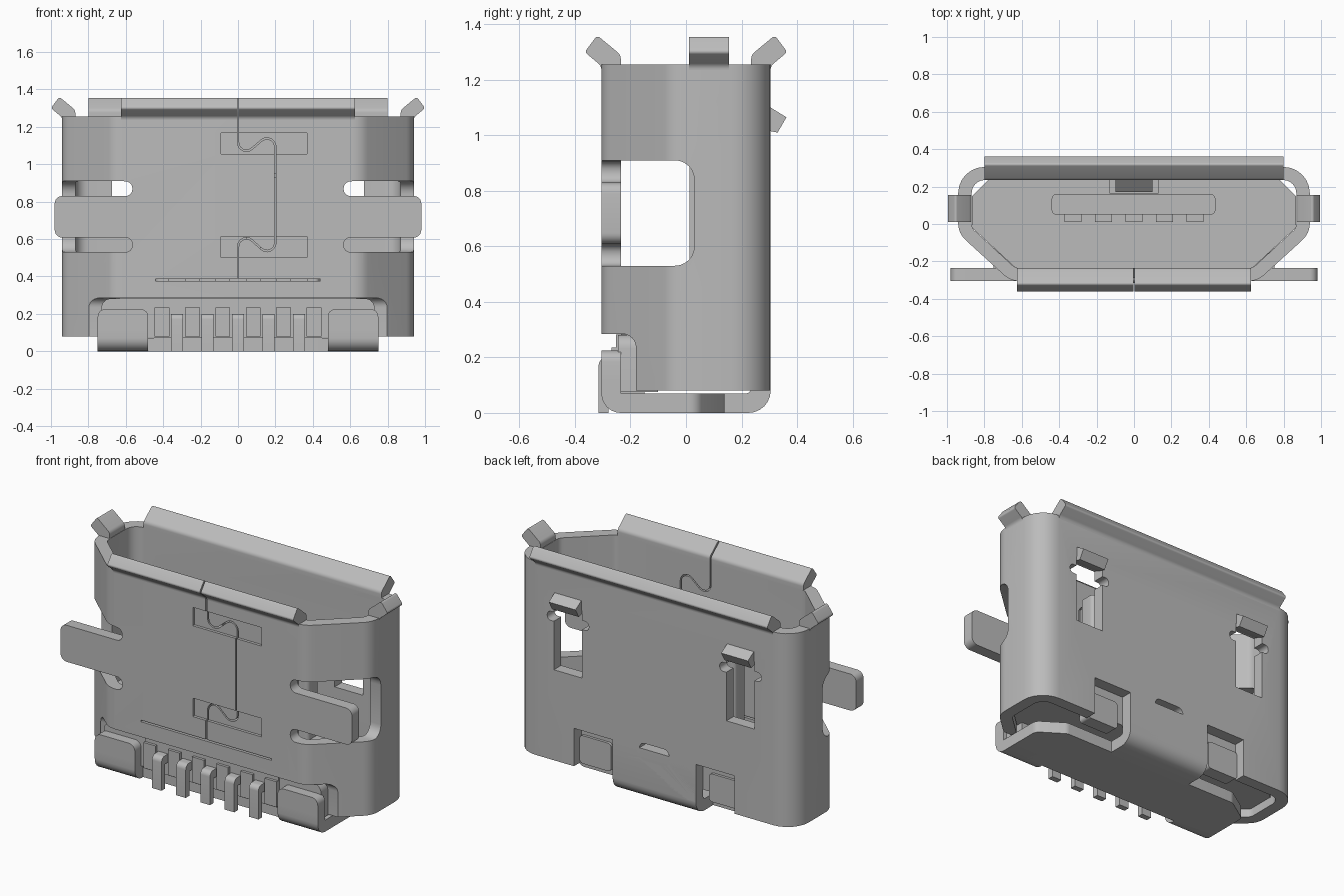
import bpy, bmesh, math
from mathutils import Vector

if "Cube" in bpy.data.objects:
    bpy.data.objects.remove(bpy.data.objects["Cube"])

metal = bpy.data.materials.new("plain grey")
metal.use_nodes = True
GREY = (0.5, 0.5, 0.5, 1)
metal.diffuse_color = GREY
metal.node_tree.nodes["Principled BSDF"].inputs["Base Color"].default_value = GREY


def rounded(pts, closed=True, seg=6):
    """Turn (u, v, radius) corners into a path with rounded corners."""
    out = []
    n = len(pts)
    for i, p in enumerate(pts):
        c = Vector(p[:2])
        r = p[2] if len(p) > 2 else 0
        if r == 0 or (not closed and i in (0, n - 1)):
            out.append(c)
            continue
        a = (Vector(pts[i - 1][:2]) - c).normalized()
        b = (Vector(pts[(i + 1) % n][:2]) - c).normalized()
        half = a.angle(b) / 2
        centre = c + (a + b).normalized() * (r / math.sin(half))
        start = c + a * (r / math.tan(half)) - centre
        sweep = start.angle_signed(c + b * (r / math.tan(half)) - centre)
        for k in range(seg + 1):
            t = -sweep * k / seg
            out.append(centre + Vector((start.x * math.cos(t) - start.y * math.sin(t),
                                        start.x * math.sin(t) + start.y * math.cos(t))))
    return out


def place(p, axis, d):
    return {"x": (d, p[0], p[1]), "y": (p[0], d, p[1]), "z": (p[0], p[1], d)}[axis]


def finish(name, bm):
    bmesh.ops.recalc_face_normals(bm, faces=bm.faces)
    me = bpy.data.meshes.new(name)
    bm.to_mesh(me)
    bm.free()
    me.materials.append(metal)
    ob = bpy.data.objects.new(name, me)
    bpy.context.collection.objects.link(ob)
    smooth(ob)
    return ob


def smooth(ob):
    ob.data.shade_smooth()
    ob.data.set_sharp_from_angle(angle=math.radians(28))


def prism(name, pts, axis, lo, hi):
    """Extrude a profile along one axis."""
    bm = bmesh.new()
    path = rounded(pts)
    a = [bm.verts.new(place(p, axis, lo)) for p in path]
    b = [bm.verts.new(place(p, axis, hi)) for p in path]
    bm.faces.new(a)
    bm.faces.new(b)
    for i in range(len(a)):
        bm.faces.new((a[i - 1], a[i], b[i], b[i - 1]))
    return finish(name, bm)


def rect(u0, u1, v0, v1, r=0):
    return [(u0, v0, r), (u1, v0, r), (u1, v1, r), (u0, v1, r)]


def mirrored(half):
    return half + [(-p[0],) + tuple(p[1:]) for p in reversed(half)]


def flip(pts, s):
    return [(p[0] * s,) + tuple(p[1:]) for p in pts]


def carve(ob, cutters):
    for c in cutters:
        c.hide_render = True
        m = ob.modifiers.new("cut", "BOOLEAN")
        m.operation, m.solver, m.object = "DIFFERENCE", "EXACT", c
    dg = bpy.context.evaluated_depsgraph_get()
    me = bpy.data.meshes.new_from_object(ob.evaluated_get(dg))
    ob.modifiers.clear()
    ob.data = me
    for c in cutters:
        bpy.data.objects.remove(c)
    smooth(ob)


# Folded metal shell
outer = rounded(mirrored([(0.94, 0.305, 0.14), (0.94, -0.05, 0.12), (0.66, -0.305, 0.12)]))
inner = rounded(mirrored([(0.868, 0.235, 0.07), (0.868, -0.021, 0.05), (0.635, -0.235, 0.05)]))
bm = bmesh.new()
rings = [[bm.verts.new((p.x, p.y, z)) for p in path]
         for path, z in ((outer, 0.08), (outer, 1.255), (inner, 1.255), (inner, 0.08))]
for k in range(4):
    a, b = rings[k - 1], rings[k]
    for i in range(len(a)):
        bm.faces.new((a[i - 1], a[i], b[i], b[i - 1]))
shell = finish("shell", bm)

# Openings in the shell
cuts = [prism("front_notch", [(-0.5, -0.1), (-0.18, -0.1), (-0.18, 0.285, 0.05), (-0.5, 0.285)], "x", -1.2, 1.2),
        prism("latch_hole", rect(-0.1, 0.1, 0.24, 0.345, 0.035), "y", 0.15, 0.5),
        prism("front_slit", rect(-0.44, 0.44, 0.377, 0.387), "y", -0.5, -0.15)]
for z in (1.11, 0.558):
    cuts.append(prism("seam_recess", rect(-0.09, 0.37, z - 0.056, z + 0.056), "y", -0.5, -0.288))
seam = rounded([(0, 1.4), (0, 1.02, 0.045), (0.2, 1.19, 0.045),
                (0.2, 0.48, 0.045), (0, 0.66, 0.045), (0, 0.385)], closed=False)
left, right = [], []
for i, p in enumerate(seam):
    d = (seam[min(i + 1, len(seam) - 1)] - seam[max(i - 1, 0)]).normalized() * 0.004
    left.append((p.x - d.y, p.y + d.x))
    right.append((p.x + d.y, p.y - d.x))
cuts.append(prism("seam_cut", left + right[::-1], "y", -0.5, -0.15))
for s in (1, -1):
    side = sorted((0.61 * s, 1.2 * s))
    cuts.append(prism("side_window", [(-0.5, 0.53), (0.03, 0.53, 0.07), (0.03, 0.91, 0.07), (-0.5, 0.91)],
                      "x", *side))
    for z in (0.53, 0.83):
        cuts.append(prism("slot_end", flip(rect(0.565, 0.75, z, z + 0.078, 0.036), s), "y", -0.5, -0.15))
    cuts.append(prism("latch_window", flip(rect(0.485, 0.675, 0.63, 1.04), s), "y", 0.15, 0.5))
    cuts.append(prism("latch_relief", flip(rect(0.44, 0.72, 0.925, 0.98, 0.025), s), "y", 0.15, 0.5))
    cuts.append(prism("back_notch", flip(rect(0.27, 0.54, -0.1, 0.31), s), "y", 0.15, 0.5))
carve(shell, cuts)

# Flared lips around the mouth
LIP = [(-0.07, 0), (-0.07, 0.04, 0.03), (0.015, 0.11, 0.012), (0.06, 0.05, 0.012), (0, 0, 0.03), (0, -0.005), (-0.07, -0.005)]


def lip(name, axis, wall, s, lo, hi):
    prism(name, [((wall + p[0]) * s, 1.25 + p[1]) + tuple(p[2:]) for p in LIP], axis, lo, hi)


lip("back_lip", "x", 0.305, 1, -0.8, 0.8)
for s, side in ((1, "left"), (-1, "right")):
    lip("front_lip_" + side, "x", 0.305, -1, *sorted((0.004 * s, 0.625 * s)))
    lip("side_lip_" + side, "y", 0.94, s, 0.01, 0.155)

    # Side wings, front feet and back latches
    prism("wing_" + side, flip([(0.609, 0.608), (0.98, 0.608, 0.04), (0.98, 0.83, 0.04), (0.609, 0.83)], s),
          "y", -0.305, -0.235)
    xs = sorted((0.48 * s, 0.75 * s))
    prism("foot_bend_" + side, [(-0.1, 0), (-0.305, 0, 0.07), (-0.305, 0.12), (-0.235, 0.12),
                                (-0.235, 0.07), (-0.1, 0.07)], "x", *xs)
    prism("foot_" + side, flip([(0.48, 0.12), (0.75, 0.12), (0.75, 0.225, 0.04), (0.48, 0.225, 0.04)], s),
          "y", -0.305, -0.235)
    prism("latch_tab_" + side, [(0.235, 1.045), (0.305, 1.015), (0.33, 1.01), (0.362, 1.065),
                                (0.305, 1.1), (0.235, 1.1)], "x", *sorted((0.49 * s, 0.67 * s)))
    prism("bent_tab_" + side, flip(rect(0.33, 0.54, 0.08, 0.25, 0.02), s), "y", 0.17, 0.25)

# Bottom cover folded from the back wall
prism("cover_fold", [(0.305, 0.31), (0.305, 0, 0.08), (0.1, 0), (0.1, 0.07),
                     (0.235, 0.07, 0.02), (0.235, 0.31)], "x", -0.28, 0.28)
prism("cover_plate", mirrored([(0.28, 0.139), (0.6, 0.139, 0.05), (0.75, 0.04, 0.05), (0.75, -0.2), (0.48, -0.225)]),
      "z", 0.0, 0.07)
prism("inner_latch", [(0.24, 0.345), (0.24, 0.39), (0.17, 0.33), (0.19, 0.29)], "x", -0.1, 0.1)

# Insulator base, front blocks and tongue
base = prism("insulator_base", mirrored([(0.78, 0.234), (0.865, 0.15), (0.865, -0.02), (0.634, -0.234)]),
             "z", 0.13, 0.36)
carve(base, [prism("base_pocket", rect(-0.13, 0.13, 0.165, 0.4), "z", 0.2, 0.6)])
prism("insulator_front", [(-0.73, 0.075), (0.73, 0.075), (0.73, 0.282, 0.05), (-0.73, 0.282, 0.05)],
      "y", -0.245, -0.1)
prism("insulator_block", rect(-0.45, 0.45, 0.07, 0.283), "y", -0.252, -0.15)
prism("tongue", rect(-0.44, 0.435, 0.05, 0.16, 0.025), "z", 0.3, 0.95)

# Contacts, pins and the ribs between them
for i in range(-2, 3):
    x = i * 0.163
    prism("contact", rect(x - 0.045, x + 0.045, 0.012, 0.06), "z", 0.3, 0.93)
    prism("pin", [(-0.315, 0), (-0.28, 0), (-0.28, 0.15), (-0.2, 0.15), (-0.2, 0.2), (-0.315, 0.2, 0.03)],
          "x", x - 0.032, x + 0.032)
for i in range(6):
    x = (i - 2.5) * 0.163
    prism("rib", rect(x - 0.04, x + 0.04, 0.08, 0.235), "y", -0.268, -0.2)
